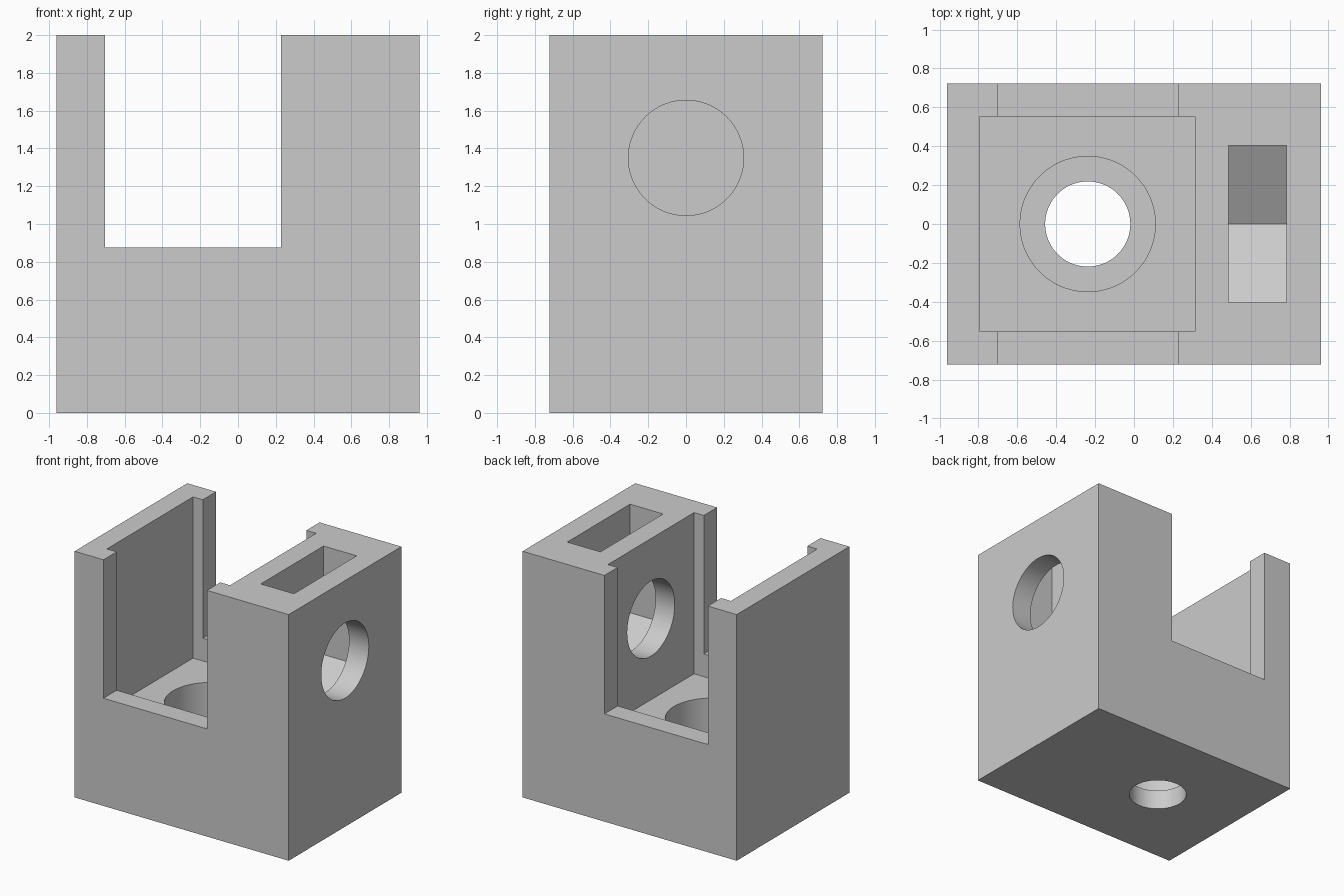
import bpy, bmesh, math
from mathutils import Matrix

old = bpy.data.objects.get("Cube")
if old:
    bpy.data.objects.remove(old, do_unlink=True)

W, D, H = 1.924, 1.446, 2.0     # overall size
BAY_X = -0.238                  # centre line of the open bay
BORE_Z = 1.35                   # height of the side bore
TOP = H + 0.2                   # cutters overshoot the top


def make_object(name, bm):
    bmesh.ops.recalc_face_normals(bm, faces=bm.faces)
    mesh = bpy.data.meshes.new(name)
    bm.to_mesh(mesh)
    bm.free()
    obj = bpy.data.objects.new(name, mesh)
    bpy.context.collection.objects.link(obj)
    return obj


def box(name, x0, x1, half_y, z0, z1):
    bm = bmesh.new()
    size = Matrix.Diagonal((x1 - x0, 2 * half_y, z1 - z0, 1))
    place = Matrix.Translation(((x0 + x1) / 2, 0, (z0 + z1) / 2))
    bmesh.ops.create_cube(bm, size=1, matrix=place @ size)
    return make_object(name, bm)


def cylinder(name, radius, length, centre, along_x=False):
    bm = bmesh.new()
    turn = Matrix.Rotation(math.pi / 2 if along_x else 0, 4, 'Y')
    bmesh.ops.create_cone(bm, cap_ends=True, segments=72, radius1=radius, radius2=radius,
                          depth=length, matrix=Matrix.Translation(centre) @ turn)
    return make_object(name, bm)


def prism_x(name, profile, x0, x1):
    bm = bmesh.new()
    face = bm.faces.new([bm.verts.new((x0, y, z)) for y, z in profile])
    moved = bmesh.ops.extrude_face_region(bm, geom=[face])["geom"]
    verts = [v for v in moved if isinstance(v, bmesh.types.BMVert)]
    bmesh.ops.translate(bm, verts=verts, vec=(x1 - x0, 0, 0))
    return make_object(name, bm)


# Solid block
body = box("bracket_body", -W / 2, W / 2, D / 2, 0, H)

# Nut pocket: lower half of a hexagon, open to the top
flat = 0.403
corner_z = BORE_Z - flat * math.tan(math.pi / 6)
tip_z = BORE_Z - flat / math.cos(math.pi / 6)
nut_profile = [(-flat, TOP), (-flat, corner_z), (0, tip_z), (flat, corner_z), (flat, TOP)]

cutters = [
    # open slot from front to back, and the wider square pocket inside it
    box("slot_cutter", BAY_X - 0.465, BAY_X + 0.465, D, 0.875, TOP),
    box("pocket_cutter", BAY_X - 0.553, BAY_X + 0.553, 0.553, 0.69, TOP + 0.1),
    # stepped hole through the floor
    cylinder("counterbore_cutter", 0.348, 0.84, (BAY_X, 0, 0.16 + 0.42)),
    cylinder("floor_hole_cutter", 0.219, 1.0, (BAY_X, 0, 0.2)),
    # side bore from the outer face into the bay
    cylinder("side_bore_cutter", 0.305, 1.1, (0.65, 0, BORE_Z), along_x=True),
    prism_x("nut_pocket_cutter", nut_profile, 0.487, 0.785),
]

bpy.ops.object.select_all(action='DESELECT')
bpy.context.view_layer.objects.active = body
body.select_set(True)
for cutter in cutters:
    cutter.hide_render = True
    mod = body.modifiers.new(cutter.name, 'BOOLEAN')
    mod.operation = 'DIFFERENCE'
    mod.solver = 'EXACT'
    mod.object = cutter
    bpy.ops.object.modifier_apply(modifier=mod.name)
    bpy.data.objects.remove(cutter, do_unlink=True)

# Smooth bores, crisp edges
bpy.ops.object.shade_smooth_by_angle(angle=math.radians(25))

# Plain grey material
grey = bpy.data.materials.new("light_grey")
grey.use_nodes = True
colour = (0.6, 0.6, 0.6, 1)
grey.diffuse_color = colour
grey.node_tree.nodes["Principled BSDF"].inputs["Base Color"].default_value = colour
body.data.materials.clear()
body.data.materials.append(grey)
